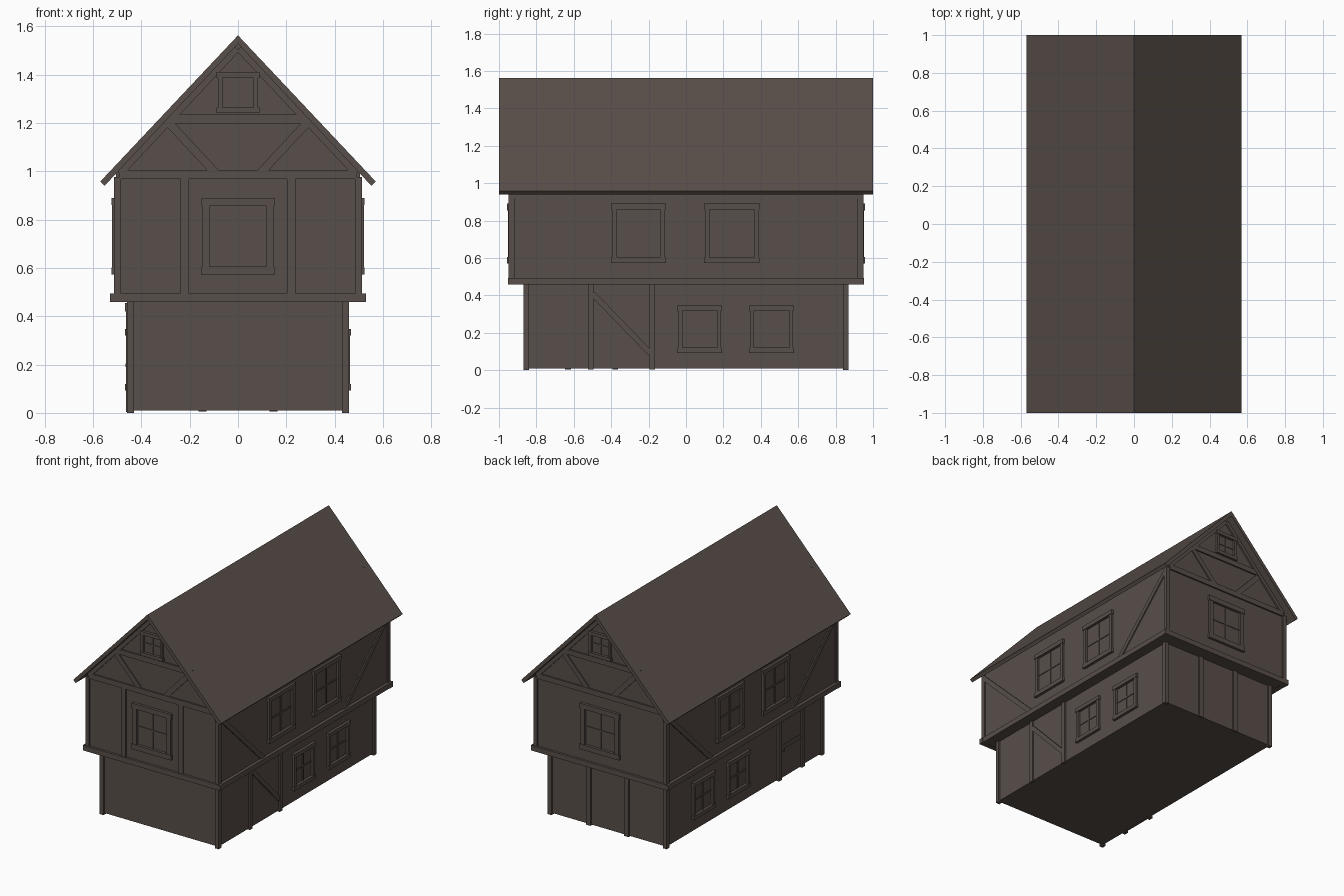
import bpy, bmesh
from mathutils import Vector

if "Cube" in bpy.data.objects:
    bpy.data.objects.remove(bpy.data.objects["Cube"])

wood = bpy.data.materials.new("dark brown timber")
wood.diffuse_color = (0.098, 0.077, 0.067, 1)
wood.use_nodes = True
wood.node_tree.nodes["Principled BSDF"].inputs["Base Color"].default_value = wood.diffuse_color


def prism(name, pts, axis, a, b):
    """Extrude a 2D outline (u, z) along axis 'x' or 'y' from a to b."""
    bm = bmesh.new()
    place = (lambda u, z, d: (d, u, z)) if axis == 'x' else (lambda u, z, d: (u, d, z))
    lo = [bm.verts.new(place(u, z, a)) for u, z in pts]
    hi = [bm.verts.new(place(u, z, b)) for u, z in pts]
    n = len(pts)
    bm.faces.new(lo)
    bm.faces.new(hi)
    for i in range(n):
        bm.faces.new((lo[i], lo[(i + 1) % n], hi[(i + 1) % n], hi[i]))
    bmesh.ops.recalc_face_normals(bm, faces=bm.faces)
    me = bpy.data.meshes.new(name)
    bm.to_mesh(me)
    bm.free()
    me.materials.append(wood)
    ob = bpy.data.objects.new(name, me)
    bpy.context.collection.objects.link(ob)
    return ob


def rect(u0, u1, z0, z1):
    return [(u0, z0), (u1, z0), (u1, z1), (u0, z1)]


def bar(name, axis, u0, u1, z0, z1, a, b):
    return prism(name, rect(u0, u1, z0, z1), axis, a, b)


def brace(name, axis, p, q, w, a, b):
    """Slanted timber, p to q, width w."""
    p, q = Vector(p), Vector(q)
    d = (q - p).normalized()
    n = Vector((-d.y, d.x)) * w / 2
    return prism(name, [p + n, p - n, q - n, q + n], axis, a, b)


def window(name, axis, u0, u1, z0, z1, wall, s, t=0.03):
    """Frame with slightly longer head and sill, plus glazing bars."""
    a, b, c = wall - s * 0.005, wall + s * 0.016, wall + s * 0.005
    for part, z in (("sill", z0), ("head", z1 - t)):
        bar(f"{name}_{part}", axis, u0, u1, z, z + t, a, wall + s * 0.019)
    e = 0.005
    bar(name + "_jamb", axis, u0 + e, u0 + t, z0 + t, z1 - t, a, b)
    bar(name + "_jamb", axis, u1 - t, u1 - e, z0 + t, z1 - t, a, b)
    um, zm, h = (u0 + u1) / 2, (z0 + z1) / 2, 0.005
    bar(name + "_upright_bar", axis, um - h, um + h, z0 + t, z1 - t, a, c)
    bar(name + "_cross_bar", axis, u0 + t, u1 - t, zm - h, zm + h, a, c)


# Wall planes: ground floor and upper floor
GX, GY, UX, UY = 0.448, 0.855, 0.505, 0.937

# Main volumes
bar("ground_floor", 'y', -GX, GX, 0.01, 0.47, -GY, GY)
prism("upper_floor", [(-UX, 0.46), (UX, 0.46), (UX, 0.99), (0, 1.53), (-UX, 0.99)], 'y', -UY, UY)

# Roof
prism("roof", [(0, 1.562), (0.57, 0.957), (0.5525, 0.939), (0, 1.527),
               (-0.5525, 0.939), (-0.57, 0.957)], 'y', -1, 1)

# Corner posts
for sx in (-1, 1):
    for sy in (-1, 1):
        x0, x1 = sorted((sx * 0.43, sx * 0.459))
        bar("ground_corner_post", 'y', x0, x1, 0, 0.46, sy * 0.84, sy * 0.868)
        x0, x1 = sorted((sx * 0.485, sx * 0.514))
        bar("upper_corner_post", 'y', x0, x1, 0.48, 0.975, sy * 0.918, sy * 0.948)

# Jetty beams round the overhang
for s in (-1, 1):
    bar("jetty_end_beam", 'y', -0.53, 0.53, 0.458, 0.494, s * 0.92, s * 0.953)
    bar("jetty_side_beam", 'x', -0.953, 0.953, 0.458, 0.494, s * 0.49, s * 0.527)

# Gable timbers and windows, both ends
for s in (-1, 1):
    a, b = s * 0.93, s * 0.948
    bar("tie_beam", 'y', -0.49, 0.49, 0.968, 1.005, a, b)
    bar("collar_beam", 'y', -0.31, 0.31, 1.198, 1.234, a, s * 0.947)
    for m in (-1, 1):
        brace("gable_brace", 'y', (m * 0.295, 1.21), (m * 0.095, 0.995), 0.035, a, s * 0.945)
        brace("gable_rafter", 'y', (m * 0.49, 0.99), (m * 0.005, 1.507), 0.03, a, s * 0.949)
    window("gable_window", 'y', -0.088, 0.088, 1.24, 1.41, UY * s, s, 0.024)
    window("end_window", 'y', -0.152, 0.152, 0.57, 0.89, UY * s, s, 0.035)

# Front upper studs and back ground studs
for m in (-1, 1):
    bar("front_stud", 'y', m * 0.22 - 0.017, m * 0.22 + 0.017, 0.49, 0.97, -0.93, -0.947)
    bar("back_stud", 'y', m * 0.147 - 0.017, m * 0.147 + 0.017, 0.005, 0.46, 0.85, 0.867)

# Long sides: windows and upper braces
for s in (-1, 1):
    window("upper_side_window", 'x', -0.4, -0.108, 0.572, 0.89, UX * s, s)
    window("upper_side_window", 'x', 0.096, 0.394, 0.572, 0.89, UX * s, s)
    window("ground_side_window", 'x', -0.047, 0.192, 0.093, 0.347, GX * s, s, 0.027)
    window("ground_side_window", 'x', 0.337, 0.577, 0.093, 0.347, GX * s, s, 0.027)
    for m in (-1, 1):
        brace("side_brace", 'x', (m * 0.93, 0.955), (m * 0.445, 0.485), 0.032, s * 0.5, s * 0.513)

# Right side ground floor studs and brace
for u in (-0.51, -0.18):
    bar("side_stud", 'x', u - 0.015, u + 0.015, 0.003, 0.46, 0.44, 0.459)
brace("ground_brace", 'x', (-0.5, 0.41), (-0.19, 0.09), 0.03, 0.44, 0.457)

# Left side door with frame, rails and knob
D0, D1 = -0.65, -0.36
bar("door_head", 'x', D0, D1, 0.42, 0.455, -0.44, -0.467)
for u in (D0 + 0.004, D1 - 0.034):
    bar("door_jamb", 'x', u, u + 0.03, 0.003, 0.42, -0.44, -0.464)
bar("door_leaf", 'x', D0 + 0.034, D1 - 0.034, 0.008, 0.42, -0.44, -0.452)
bar("door_mid_rail", 'x', D0 + 0.034, D1 - 0.034, 0.205, 0.235, -0.44, -0.457)
bar("door_knob", 'x', D1 - 0.065, D1 - 0.05, 0.19, 0.205, -0.44, -0.466)
